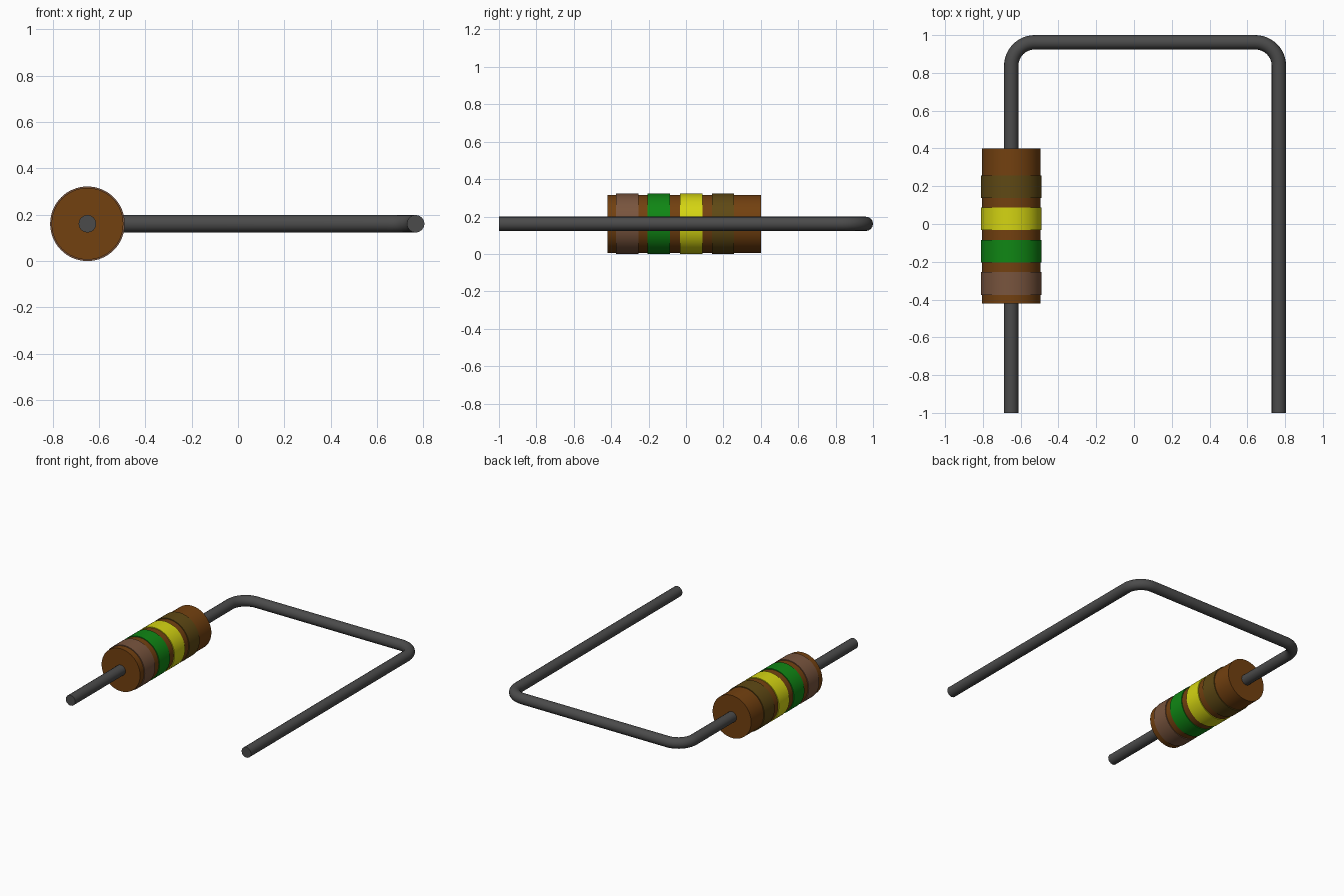
import bpy
import math

cube = bpy.data.objects.get("Cube")
if cube:
    bpy.data.objects.remove(cube, do_unlink=True)


def material(name, rgb):
    mat = bpy.data.materials.new(name)
    mat.use_nodes = True
    mat.diffuse_color = (*rgb, 1)
    bsdf = next(n for n in mat.node_tree.nodes if n.type == 'BSDF_PRINCIPLED')
    bsdf.inputs["Base Color"].default_value = (*rgb, 1)
    return mat


BODY_X, AXIS_Z = -0.65, 0.161
WIRE_R, RIGHT_X, BACK_Y, BEND_R = 0.038, 0.767, 0.962, 0.125


def barrel(name, y0, y1, radius, mat):
    """Closed cylinder lying along y on the body axis."""
    bpy.ops.mesh.primitive_cylinder_add(
        vertices=64, radius=radius, depth=y1 - y0,
        location=(BODY_X, (y0 + y1) / 2, AXIS_Z), rotation=(math.pi / 2, 0, 0))
    obj = bpy.context.object
    obj.name = name
    obj.data.materials.append(mat)
    bpy.ops.object.shade_smooth_by_angle(angle=math.radians(40))


# Body and its four colour bands
barrel("resistor_body", -0.42, 0.40, 0.155, material("body brown", (0.17, 0.052, 0.005)))
bands = [
    ("tan_band", -0.375, -0.255, (0.19, 0.09, 0.048)),
    ("green_band", -0.205, -0.085, (0.005, 0.24, 0.007)),
    ("yellow_band", -0.032, 0.088, (0.66, 0.66, 0.006)),
    ("olive_band", 0.138, 0.256, (0.114, 0.066, 0.007)),
]
for name, y0, y1, rgb in bands:
    barrel(name, y0, y1, 0.161, material(name.replace("_", " "), rgb))

# Lead wire path: straight legs joined by two rounded corners
path = [(BODY_X, -1.0)]
for cx, start in ((BODY_X + BEND_R, math.pi), (RIGHT_X - BEND_R, math.pi / 2)):
    for i in range(13):
        a = start - i / 12 * math.pi / 2
        path.append((cx + BEND_R * math.cos(a), BACK_Y - BEND_R + BEND_R * math.sin(a)))
path.append((RIGHT_X, -1.0))

curve = bpy.data.curves.new("lead_wire", 'CURVE')
curve.dimensions = '3D'
curve.bevel_depth = WIRE_R
curve.bevel_resolution = 6
curve.use_fill_caps = True
spline = curve.splines.new('POLY')
spline.points.add(len(path) - 1)
for point, (x, y) in zip(spline.points, path):
    point.co = (x, y, AXIS_Z, 1)
wire = bpy.data.objects.new("lead_wire", curve)
bpy.context.collection.objects.link(wire)

# Turn the wire into a mesh with smooth sides and sharp ends
bpy.ops.object.select_all(action='DESELECT')
wire.select_set(True)
bpy.context.view_layer.objects.active = wire
bpy.ops.object.convert(target='MESH')
wire = bpy.context.object
wire.name = "lead_wire"
wire.data.materials.clear()
wire.data.materials.append(material("dark grey metal", (0.07, 0.07, 0.07)))
bpy.ops.object.shade_smooth_by_angle(angle=math.radians(40))
